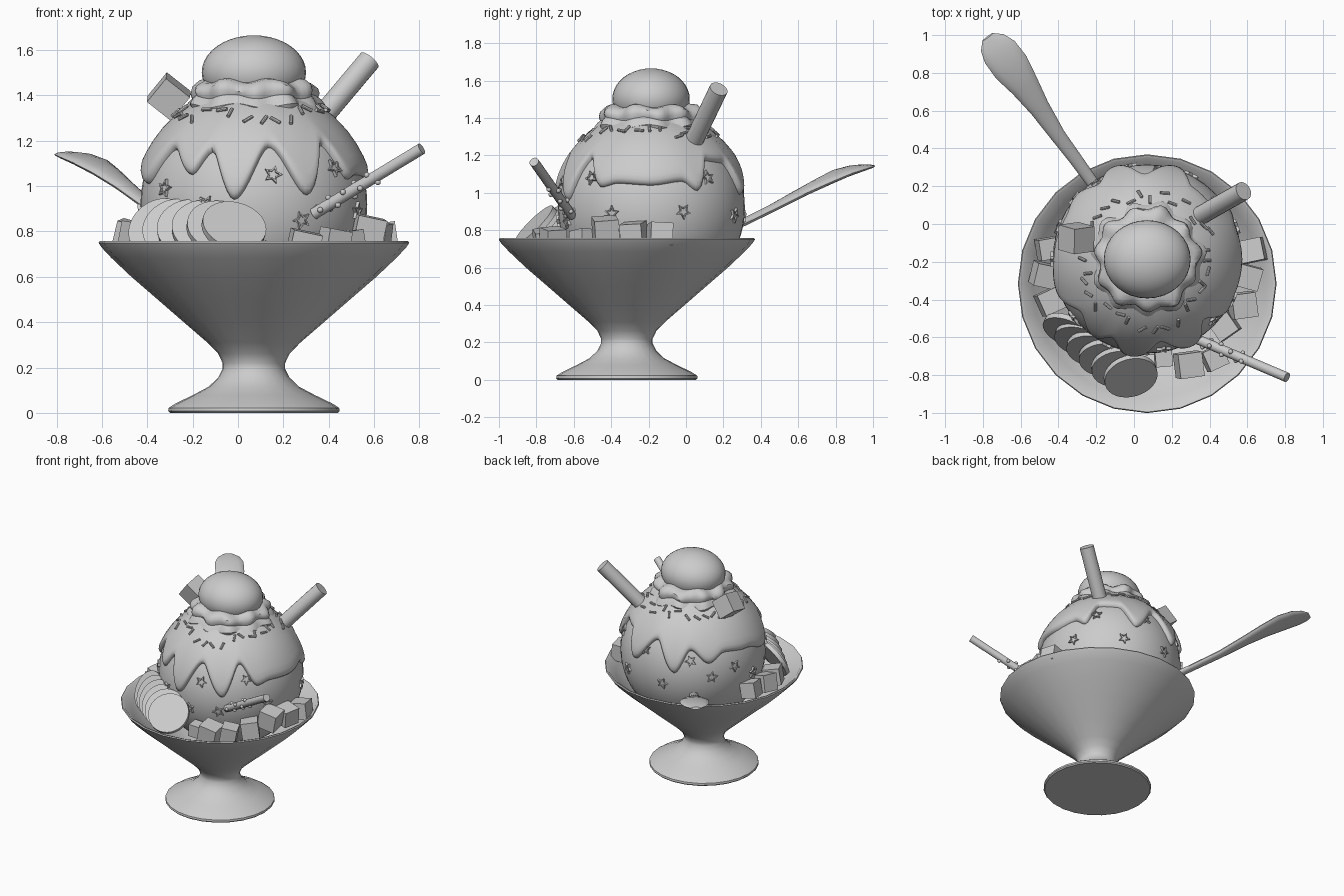
import bpy, bmesh, math, random
from mathutils import Vector, Matrix

if "Cube" in bpy.data.objects:
    bpy.data.objects.remove(bpy.data.objects["Cube"])

random.seed(4)
grey = bpy.data.materials.new("plain grey")
grey.diffuse_color = (0.6, 0.6, 0.6, 1)
grey.use_nodes = True
grey.node_tree.nodes["Principled BSDF"].inputs["Base Color"].default_value = grey.diffuse_color
SCOOP, R = Vector((0.07, -0.185, 0.92)), 0.5
BOWL = Vector((0.07, -0.316, 0))


def finish(name, bm, smooth=True):
    bmesh.ops.recalc_face_normals(bm, faces=bm.faces)
    me = bpy.data.meshes.new(name)
    bm.to_mesh(me)
    bm.free()
    me.materials.append(grey)
    ob = bpy.data.objects.new(name, me)
    bpy.context.collection.objects.link(ob)
    if smooth:
        bpy.context.view_layer.objects.active = ob
        ob.select_set(True)
        bpy.ops.object.shade_smooth_by_angle(angle=math.radians(40))
        ob.select_set(False)
    return ob


def skin(bm, rings, caps=True):
    """Bridge a list of closed point rings."""
    vs = [[bm.verts.new(p) for p in r] for r in rings]
    n = len(vs[0])
    for a, b in zip(vs, vs[1:]):
        for i in range(n):
            bm.faces.new((a[i], a[(i + 1) % n], b[(i + 1) % n], b[i]))
    if caps:
        bm.faces.new(vs[0])
        bm.faces.new(vs[-1])


def lathe(name, profile, centre, n=24, wave=None):
    bm = bmesh.new()
    rings = []
    for r, z in profile:
        ring = []
        for i in range(n):
            a = math.tau * i / n
            dr, dz = wave(a, r, z) if wave else (0, 0)
            ring.append(centre + Vector(((r + dr) * math.cos(a), (r + dr) * math.sin(a), z + dz)))
        rings.append(ring)
    skin(bm, rings)
    return finish(name, bm)


def add_rod(bm, a, b, r, n=16):
    a, b = Vector(a), Vector(b)
    m = Matrix.Translation((a + b) / 2) @ (b - a).to_track_quat('Z', 'Y').to_matrix().to_4x4()
    bmesh.ops.create_cone(bm, cap_ends=True, segments=n, radius1=r, radius2=r,
                          depth=(b - a).length, matrix=m)


def direction(az, polar):
    return Vector((math.sin(polar) * math.cos(az), math.sin(polar) * math.sin(az), math.cos(polar)))


# Footed glass bowl, outside then inside
lathe("bowl", [(0.37, 0), (0.378, 0.008), (0.376, 0.022), (0.345, 0.042), (0.27, 0.078), (0.2, 0.115),
               (0.158, 0.155), (0.138, 0.195), (0.138, 0.22), (0.158, 0.262), (0.205, 0.31), (0.315, 0.405),
               (0.43, 0.505), (0.54, 0.6), (0.63, 0.685), (0.672, 0.73), (0.685, 0.75), (0.68, 0.757),
               (0.665, 0.752), (0.61, 0.69), (0.52, 0.607), (0.41, 0.512), (0.29, 0.41), (0.16, 0.32),
               (0.04, 0.28)], BOWL)

# Ice cream scoop
bm = bmesh.new()
bmesh.ops.create_uvsphere(bm, u_segments=48, v_segments=32, radius=R, matrix=Matrix.Translation(SCOOP))
finish("ice_cream_scoop", bm)

# Sauce: lower edge as (azimuth in degrees, height), easing between drips and gaps
EDGE = [(0, 1.04), (20, 1.06), (30, 1.01), (41, 1.17), (58, 1.16), (72, 0.99), (92, 1.16), (110, 0.96),
        (123, 1.12), (138, 1.03), (152, 1.09), (175, 1.07), (200, 1.01), (219, 1.16), (236, 1.05),
        (246, 1.15), (260, 0.94), (279, 1.17), (298, 0.96), (313, 1.18), (327, 1.03), (338, 1.05), (360, 1.04)]


def edge_height(deg):
    for (a, za), (b, zb) in zip(EDGE, EDGE[1:]):
        if a <= deg <= b:
            t = (deg - a) / (b - a)
            return za + (zb - za) * t * t * (3 - 2 * t)


bm = bmesh.new()
rings, n = [], 180
for t, lift in [(0.02, .025), (.2, .025), (.4, .025), (.55, .025), (.68, .025), (.78, .026), (.87, .028),
                (.93, .029), (.965, .025), (.988, .016), (1, 0), (1, -.02)]:
    ring = []
    for i in range(n):
        polar = math.acos((edge_height(360 * i / n) - SCOOP.z) / R)
        ring.append(SCOOP + direction(math.tau * i / n, polar * t) * (R + lift))
    rings.append(ring)
skin(bm, rings)
finish("sauce", bm)

# Whipped cream collar and the fruit on top
lathe("cream_collar", [(0.1, 1.3), (0.25, 1.325), (0.285, 1.335), (0.295, 1.355), (0.28, 1.38), (0.265, 1.395),
                       (0.272, 1.415), (0.265, 1.44), (0.235, 1.462), (0.19, 1.468), (0.1, 1.46)],
      Vector((0.07, -0.185, 0)), 72,
      lambda a, r, z: ((0.014 * math.sin(11 * a) + 0.008 * math.sin(5 * a + 1)) * (r > 0.2),
                       0.01 * math.sin(7 * a + z * 20)))
bm = bmesh.new()
bmesh.ops.create_uvsphere(bm, u_segments=32, v_segments=20, radius=1,
                          matrix=Matrix.Translation((0.07, -0.187, 1.502)) @ Matrix.Diagonal((0.23, 0.207, 0.163, 1)))
finish("top_ball", bm)

# Wafer tube
bm = bmesh.new()
add_rod(bm, (0.29, 0.01, 1.21), (0.58, 0.175, 1.555), 0.05, 20)
finish("wafer_tube", bm)

# Dipped stick with beads around its lower part
a, b = Vector((0.335, -0.61, 0.878)), Vector((0.81, -0.812, 1.165))
bm = bmesh.new()
add_rod(bm, a, b, 0.026)
finish("dipped_stick", bm)
side = (b - a).orthogonal().normalized()
bm = bmesh.new()
for i in range(13):
    p = a.lerp(b, 0.03 + 0.045 * i) + Matrix.Rotation(2.4 * i, 3, b - a) @ side * 0.028
    bmesh.ops.create_icosphere(bm, subdivisions=2, radius=0.013, matrix=Matrix.Translation(p))
finish("stick_beads", bm)

# Spoon: centre, half width, half thickness
path = [((-.1, .05, .73), .03, .02), ((-.22, .22, .80), .032, .02), ((-.31, .345, .86), .035, .02),
        ((-.4, .465, .92), .04, .02), ((-.5, .615, 1.0), .055, .022), ((-.58, .735, 1.06), .078, .024),
        ((-.65, .83, 1.105), .1, .024), ((-.71, .91, 1.13), .098, .02), ((-.75, .96, 1.14), .075, .014),
        ((-.775, .99, 1.143), .035, .008)]
across = Vector((0.8, 0.6, 0))
up = Vector((0.3, -0.4, 0.87))
bm = bmesh.new()
skin(bm, [[Vector(c) + across * w * math.cos(math.tau * i / 14) + up * h * math.sin(math.tau * i / 14)
           for i in range(14)] for c, w, h in path])
finish("spoon", bm)

# Fruit cubes: position, size, yaw, pitch
CUBES = [(-.455, -.13, .78, .11, 10, 12), (-.475, -.27, .78, .12, -12, 15), (-.445, -.41, .775, .12, 25, 10),
         (.63, -.14, .775, .12, 12, -8), (.605, -.28, .78, .12, -15, 8), (.575, -.43, .8, .13, 8, 12),
         (.48, -.54, .74, .12, 35, -8), (.155, -.71, .71, .09, 5, 5), (.29, -.745, .735, .13, 8, 12),
         (.425, -.71, .755, .11, 25, 10), (-.305, -.075, 1.395, .135, 8, 38)]
bm = bmesh.new()
for x, y, z, s, yaw, pitch in CUBES:
    bmesh.ops.create_cube(bm, size=s, matrix=Matrix.Translation((x, y, z))
                          @ Matrix.Rotation(math.radians(yaw), 4, 'Z') @ Matrix.Rotation(math.radians(pitch), 4, 'Y')
                          @ Matrix.Rotation(math.radians(pitch * .4), 4, 'X'))
finish("fruit_cubes", bm, False)

# Fanned fruit slices, right to left
bm = bmesh.new()
for i in range(6):
    t = i / 5
    c = Vector((-0.015 - 0.335 * t, -0.815 + 0.235 * t, 0.83 - 0.01 * t))
    az = math.radians(-74 - 40 * t)
    tilt = math.radians(44 - 16 * t)
    nrm = Vector((math.cos(az) * math.cos(tilt), math.sin(az) * math.cos(tilt), math.sin(tilt)))
    add_rod(bm, c - nrm * 0.03, c, 0.143, 32)
finish("fruit_slices", bm)

# Star candies lying on the scoop: azimuth in degrees, height
STARS = [(280, 1.05), (295, .85), (218, .99), (318, 1.08), (335, .89), (20, .9), (39, 1.08), (62, .88),
         (82, 1.08), (100, .87), (123, 1.05), (140, .93), (160, .98), (180, .88), (245, .92), (270, .84)]
bm = bmesh.new()
for k, (deg, z) in enumerate(STARS):
    d = direction(math.radians(deg), math.acos((z - SCOOP.z) / R))
    m = Matrix.Translation(SCOOP + d * (R - 0.004)) @ d.to_track_quat('Z', 'Y').to_matrix().to_4x4() \
        @ Matrix.Rotation(k * 0.7, 4, 'Z')
    # Raised rim around a sunken star
    rings = []
    for s, h in [(1, 0), (1, .016), (.68, .016), (.62, .008)]:
        rings.append([m @ Vector(((.042 if i % 2 == 0 else .021) * s * math.cos(math.pi * i / 5),
                                  (.042 if i % 2 == 0 else .021) * s * math.sin(math.pi * i / 5), h))
                      for i in range(10)])
    skin(bm, rings)
finish("star_candies", bm, False)

# Sprinkles scattered in a ring under the collar
bm = bmesh.new()
for i in range(34):
    d = direction(math.tau * (i + random.uniform(-.3, .3)) / 34, random.uniform(0.62, 0.8))
    t = Matrix.Rotation(random.uniform(0, 6.28), 3, d) @ d.orthogonal().normalized()
    p = SCOOP + d * (R + 0.03)
    add_rod(bm, p - t * 0.025, p + t * 0.025, 0.008, 8)
finish("sprinkles", bm)
